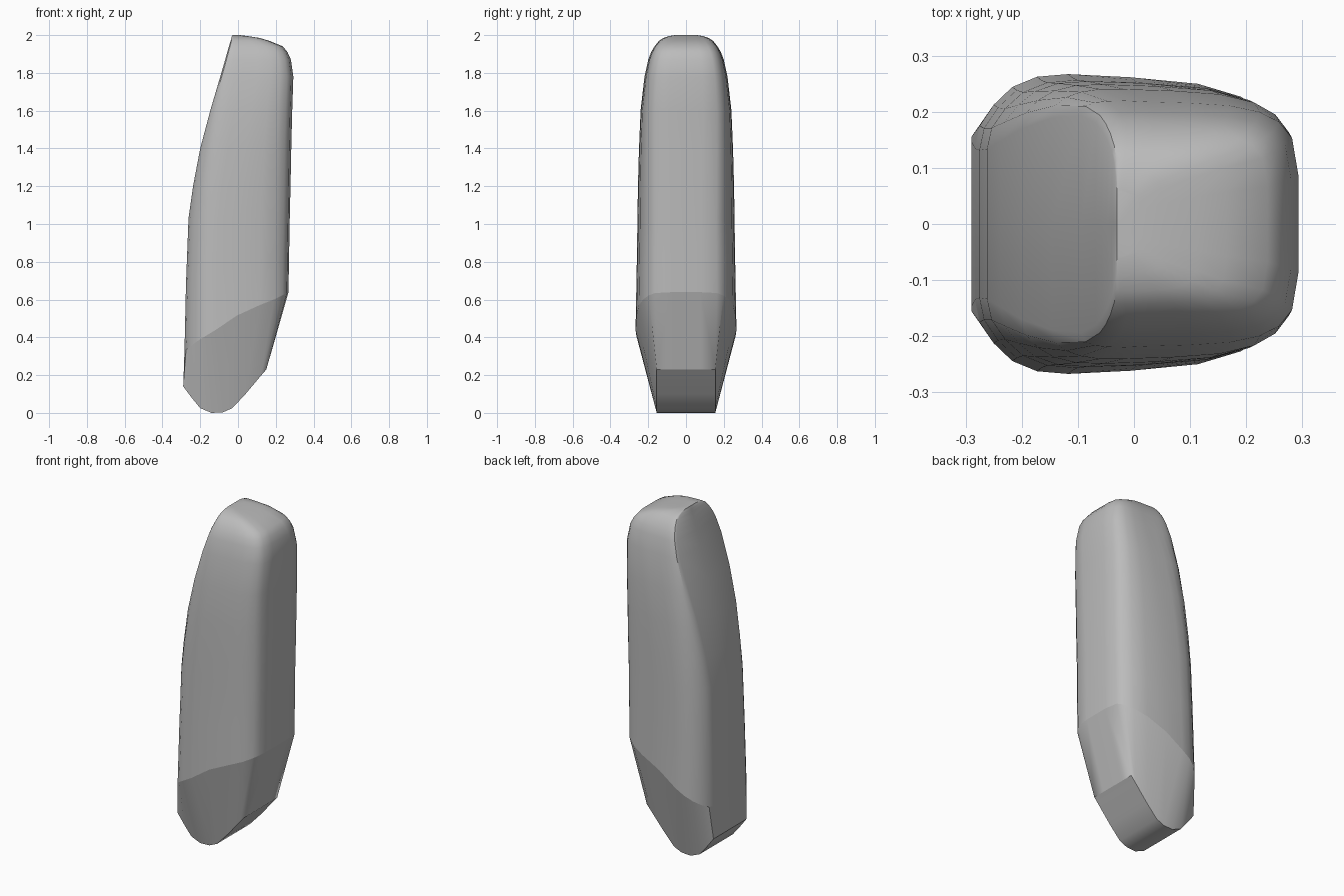
import bpy, bmesh, math

if "Cube" in bpy.data.objects:
    bpy.data.objects.remove(bpy.data.objects["Cube"], do_unlink=True)

# Plain grey material
grey = bpy.data.materials.new("grey")
grey.use_nodes = True
COLOUR = (0.5, 0.5, 0.5, 1)
grey.diffuse_color = COLOUR
grey.node_tree.nodes["Principled BSDF"].inputs["Base Color"].default_value = COLOUR

# Half cross-sections from the +x end to the -x end: (length fraction, width fraction)
ROUND = [(0, 0), (0, .3), (.015, .62), (.06, .75), (.14, .86), (.28, .945), (.5, .985),
         (.7, 1), (.8, .98), (.88, .91), (.94, .79), (.985, .65), (1, .5), (1, 0)]
SQUARE = [(0, 0), (0, .4), (.03, .7), (.09, .83), (.18, .91), (.32, .96), (.5, .98),
          (.7, .99), (.8, 1), (.88, 1), (.94, .995), (.98, .97), (1, .9), (1, 0)]

# Body outline: z, x min, x max, half width, blend from round to square section
OUTLINE = [
    (.30, -.284, .262, .27, 0), (.64, -.277, .267, .263, 0), (1.03, -.262, .274, .257, .05),
    (1.2, -.238, .278, .255, .2), (1.4, -.2, .282, .25, .45), (1.6, -.147, .287, .242, .7),
    (1.78, -.094, .293, .22, .95), (1.87, -.068, .28, .2, 1), (1.91, -.057, .262, .185, 1),
    (1.94, -.048, .238, .167, 1), (1.97, -.039, .165, .143, 1), (1.985, -.035, .115, .12, 1),
    (1.995, -.032, .05, .09, 1), (2, -.03, .01, .06, 1)]

# Lower edge of the body (x, z), and the tip profile (x, z) matching each column
LOWER_EDGE = [(-.29, .32), (-.2, .39), (-.13, .43), (0, .52), (.1, .565), (.2, .605), (.267, .64)]
TIP = [(.15, .23)] * 4 + [(.12, .195), (.04, .1), (-.03, .025), (-.08, .003), (-.14, 0),
       (-.2, .025), (-.245, .08)] + [(-.29, .14)] * 3
TIP_WIDTH = .155


def interpolate(table, key):
    """Linear lookup on the first column of a sorted table."""
    for a, b in zip(table, table[1:]):
        if key <= b[0]:
            f = max(0, (key - a[0]) / (b[0] - a[0]))
            return [p + (q - p) * f for p, q in zip(a[1:], b[1:])]
    return list(table[-1][1:])


def body_point(j, z):
    x0, x1, w, t = interpolate(OUTLINE, z)
    u = ROUND[j][0] * (1 - t) + SQUARE[j][0] * t
    v = ROUND[j][1] * (1 - t) + SQUARE[j][1] * t
    return (x1 + (x0 - x1) * u, -w * v, z)


columns = range(len(ROUND))
rings = [[body_point(j, row[0]) for j in columns] for row in reversed(OUTLINE[2:])]
# Slanted lower edge of the body
start = [interpolate(LOWER_EDGE, body_point(j, .5)[0])[0] for j in columns]
rings.append([body_point(j, (start[j] + 1.03) / 2) for j in columns])
rings.append([body_point(j, start[j]) for j in columns])
edge_ring = len(rings) - 1
# Wedge tip sides, then the centre line of the underside
tip_y = [0, .08] + [TIP_WIDTH] * (len(TIP) - 4) + [TIP_WIDTH * .95, 0]
rings.append([(x, -y, z) for (x, z), y in zip(TIP, tip_y)])
rings.append([(x, 0, z) for x, z in TIP])

# Loft one half
bm = bmesh.new()
grid = [[bm.verts.new(p) for p in ring] for ring in rings]
for a, b in zip(grid, grid[1:]):
    for j in columns[:-1]:
        bm.faces.new((a[j], a[j + 1], b[j + 1], b[j]))
bm.faces.new(grid[0])
# Hard edges where the tip meets the body and across the tip
for j in columns[:-1]:
    bm.edges.get((grid[edge_ring][j], grid[edge_ring][j + 1])).smooth = False
for j in (0, 1):
    bm.edges.get((grid[edge_ring + 1][j], grid[edge_ring + 1][j + 1])).smooth = False

# Mirror to the other half and weld
copy = bmesh.ops.duplicate(bm, geom=bm.verts[:] + bm.edges[:] + bm.faces[:])["geom"]
for v in copy:
    if isinstance(v, bmesh.types.BMVert):
        v.co.y = -v.co.y
bmesh.ops.remove_doubles(bm, verts=bm.verts[:], dist=.0005)
bmesh.ops.recalc_face_normals(bm, faces=bm.faces[:])

mesh = bpy.data.meshes.new("body")
bm.to_mesh(mesh)
bm.free()
mesh.materials.append(grey)
body = bpy.data.objects.new("body", mesh)
bpy.context.collection.objects.link(body)

# Smooth shading with crisp hard edges
bpy.ops.object.select_all(action='DESELECT')
body.select_set(True)
bpy.context.view_layer.objects.active = body
bpy.ops.object.shade_smooth_by_angle(angle=math.radians(35), keep_sharp_edges=True)
